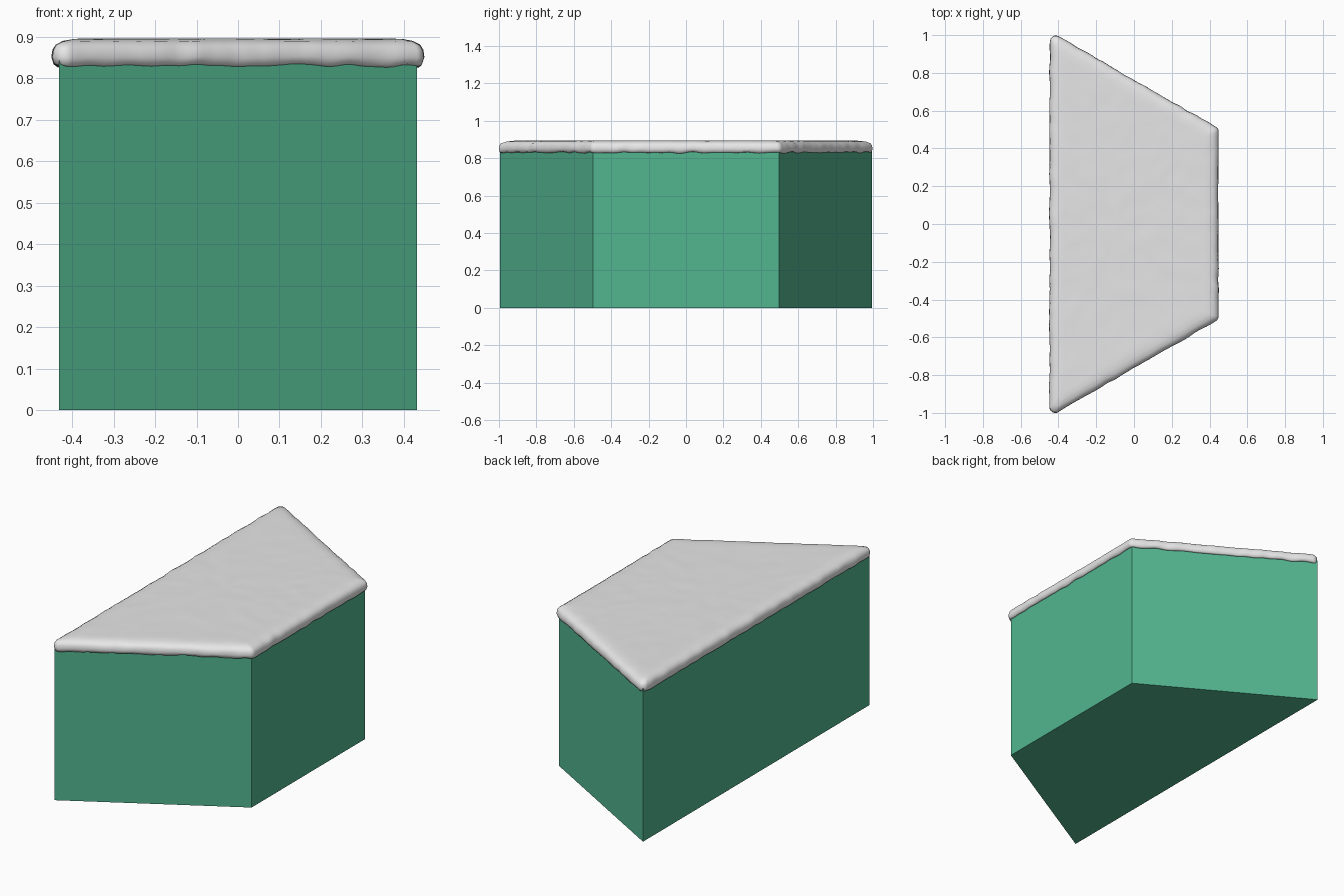
import bpy, bmesh
from mathutils import Vector, noise

cube = bpy.data.objects.get("Cube")
if cube:
    bpy.data.objects.remove(cube)


def material(name, colour):
    mat = bpy.data.materials.new(name)
    mat.use_nodes = True
    mat.diffuse_color = (*colour, 1)
    mat.node_tree.nodes["Principled BSDF"].inputs["Base Color"].default_value = (*colour, 1)
    return mat


def finish(bm, name, mat):
    bmesh.ops.recalc_face_normals(bm, faces=bm.faces)
    mesh = bpy.data.meshes.new(name)
    bm.to_mesh(mesh)
    bm.free()
    mesh.materials.append(mat)
    obj = bpy.data.objects.new(name, mesh)
    bpy.context.collection.objects.link(obj)
    return obj


green = material("green", (0.085, 0.46, 0.276))
snow_white = material("snow white", (0.8, 0.8, 0.8))

# Half-hexagon footprint, counter-clockwise
W, LONG, SHORT, BODY_TOP = 0.432, 0.995, 0.4975, 0.85
corners = [Vector(p) for p in ((-W, -LONG), (W, -SHORT), (W, SHORT), (-W, LONG))]
count = len(corners)
normals = []
for i in range(count):
    d = (corners[(i + 1) % count] - corners[i]).normalized()
    normals.append(Vector((d.y, -d.x)))

# Block body
bm = bmesh.new()
base = bm.faces.new([bm.verts.new((p.x, p.y, 0)) for p in corners])
top = bmesh.ops.extrude_face_region(bm, geom=[base])
for v in top["geom"]:
    if isinstance(v, bmesh.types.BMVert):
        v.co.z = BODY_TOP
finish(bm, "block_body", green)


def outline(inset, radius, arc=8, step=0.02):
    """Footprint moved inwards, then grown with rounded corners."""
    inner = []
    for i in range(count):
        a, b = normals[i - 1], normals[i]
        inner.append(corners[i] - (a + b) / (1 + a.dot(b)) * inset)
    pts = []
    for i in range(count):
        a, b, j = normals[i - 1], normals[i], (i + 1) % count
        for k in range(arc + 1):
            n = (a.lerp(b, k / arc)).normalized()
            pts.append((inner[i] + n * radius, n))
        steps = round((corners[j] - corners[i]).length / step)
        for k in range(1, steps):
            pts.append((inner[i].lerp(inner[j], k / steps) + b * radius, b))
    return pts


# Snow cap: rounded rim profile as (inset, corner radius, height, droop, wobble)
rim = [
    (0.040, 0.020, 0.840, 0, 0),
    (0.015, 0.017, 0.830, 0.008, 0.002),
    (0.015, 0.025, 0.834, 0.006, 0.004),
    (0.015, 0.030, 0.850, 0.003, 0.005),
    (0.015, 0.027, 0.868, 0.002, 0.005),
    (0.017, 0.022, 0.880, 0.002, 0.004),
    (0.033, 0.022, 0.889, 0.002, 0.003),
    (0.058, 0.022, 0.894, 0.001, 0),
]
bm = bmesh.new()
rings = []
for inset, radius, z, droop, wobble in rim:
    ring = []
    for p, n in outline(inset, radius):
        q = Vector((p.x, p.y, 0))
        p = p + n * wobble * noise.noise(q * 17 + Vector((3, 1, z * 9)))
        ring.append(bm.verts.new((p.x, p.y, z + droop * noise.noise(q * 14))))
    rings.append(ring)

# Gently uneven top, closing in on the middle
centre = Vector((-0.08, 0, 0.895))
edge = [v.co.copy() for v in rings[-1]]
STEPS = 22
for k in range(1, STEPS):
    ring = []
    for e in edge:
        p = e.lerp(centre, k / STEPS)
        p.z = 0.895 + 0.0014 * noise.noise(p * 13)
        ring.append(bm.verts.new(p))
    rings.append(ring)
for low, high in zip(rings, rings[1:]):
    for i in range(len(low)):
        j = (i + 1) % len(low)
        bm.faces.new((low[i], low[j], high[j], high[i]))
bm.faces.new(rings[-1])
bm.faces.new(rings[0])
for f in bm.faces:
    f.smooth = True
finish(bm, "snow_cap", snow_white)
